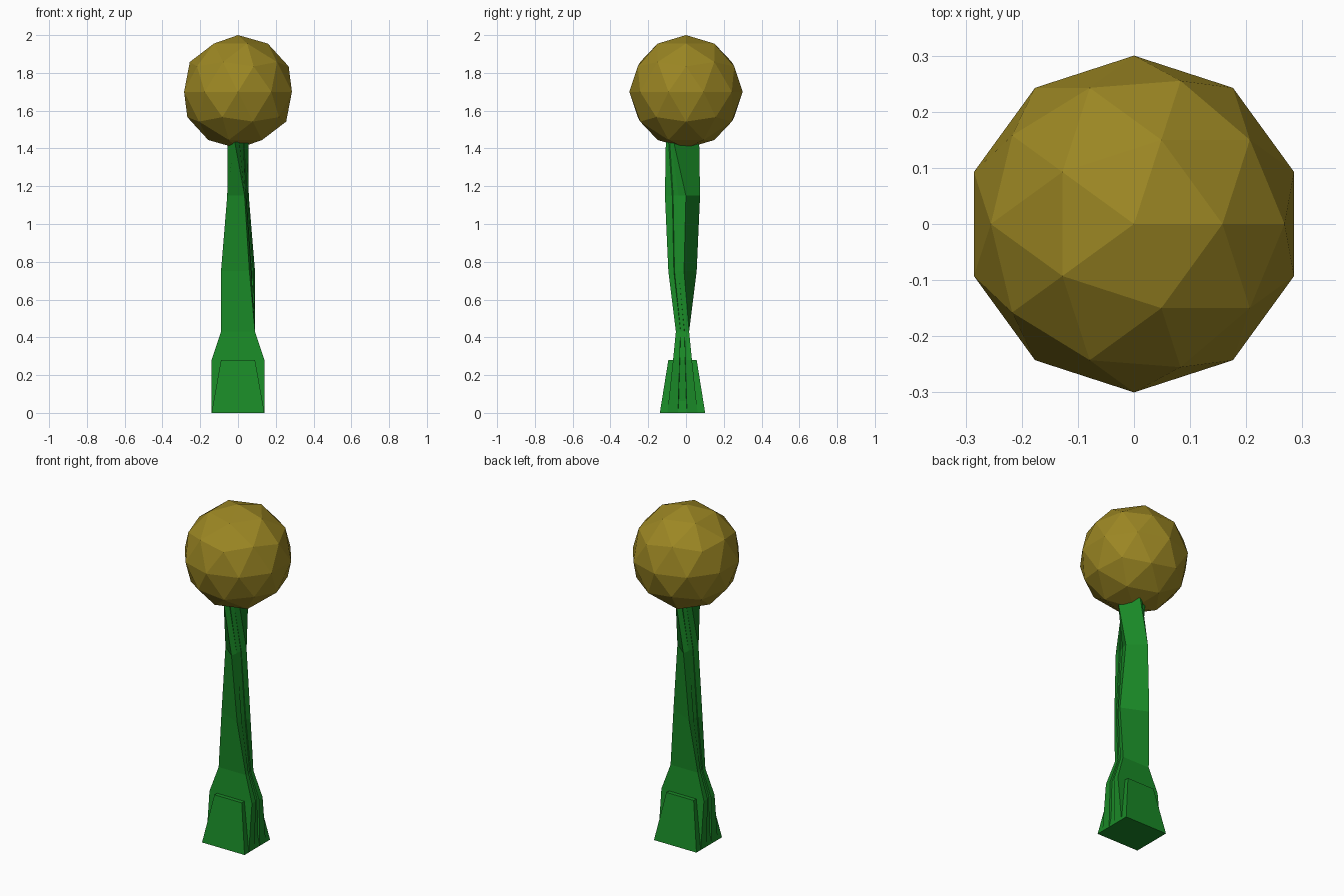
import bpy, bmesh
from mathutils import Vector

if "Cube" in bpy.data.objects:
    bpy.data.objects.remove(bpy.data.objects["Cube"])

CENTRE = Vector((0, -0.0185))


def material(name, rgb):
    m = bpy.data.materials.new(name)
    m.diffuse_color = (*rgb, 1)
    m.use_nodes = True
    m.node_tree.nodes["Principled BSDF"].inputs["Base Color"].default_value = m.diffuse_color
    return m


def loft(name, rings, mat):
    """Skin a stack of equally sized rings and cap both ends."""
    bm = bmesh.new()
    rows = [[bm.verts.new(co) for co in ring] for ring in rings]
    n = len(rows[0])
    for a, b in zip(rows, rows[1:]):
        for i in range(n):
            j = (i + 1) % n
            bm.faces.new((a[i], a[j], b[j], b[i]))
    bm.faces.new(rows[0])
    bm.faces.new(rows[-1])
    bmesh.ops.recalc_face_normals(bm, faces=bm.faces)
    mesh = bpy.data.meshes.new(name)
    bm.to_mesh(mesh)
    bm.free()
    mesh.materials.append(mat)
    obj = bpy.data.objects.new(name, mesh)
    bpy.context.collection.objects.link(obj)
    return obj


def section(z, p, q, groove):
    """Half-turn symmetric slab section, with a groove in each narrow end."""
    p, q = Vector(p), Vector(q)
    half = [q]
    if groove:
        a, b = q.lerp(p, 0.35), q.lerp(p, 0.65)
        half += [a, a * 0.92, b * 0.92, b]
    half.append(p)
    pts = half + [-v for v in half]
    return [(*(v + CENTRE), z) for v in pts]


green = material("green", (0.01, 0.25, 0.02))
gold = material("gold", (0.33, 0.24, 0.017))

# Twisting stem: height, two right-hand corners
levels = [
    (0.00, (0.14, 0.08), (0.14, -0.08)),
    (0.28, (0.14, 0.05), (0.14, -0.05)),
    (0.43, (0.09, 0.035), (0.09, -0.035)),
    (0.75, (0.09, 0.008), (0.06, -0.075)),
    (1.15, (0.057, 0.018), (0.035, -0.093)),
    (1.45, (0.055, -0.05), (-0.02, -0.088)),
]
loft("stem", [section(z, p, q, True) for z, p, q in levels], green)

# Tapered foot block around the stem
foot = [(0.00, (0.14, 0.12), (0.14, -0.12)), (0.28, (0.09, 0.075), (0.09, -0.075))]
loft("foot", [section(z, p, q, False) for z, p, q in foot], green)

# Faceted round head
bpy.ops.mesh.primitive_ico_sphere_add(subdivisions=2, radius=0.3, location=(0, 0, 1.7))
head = bpy.context.object
head.name = "round_head"
head.data.materials.append(gold)
